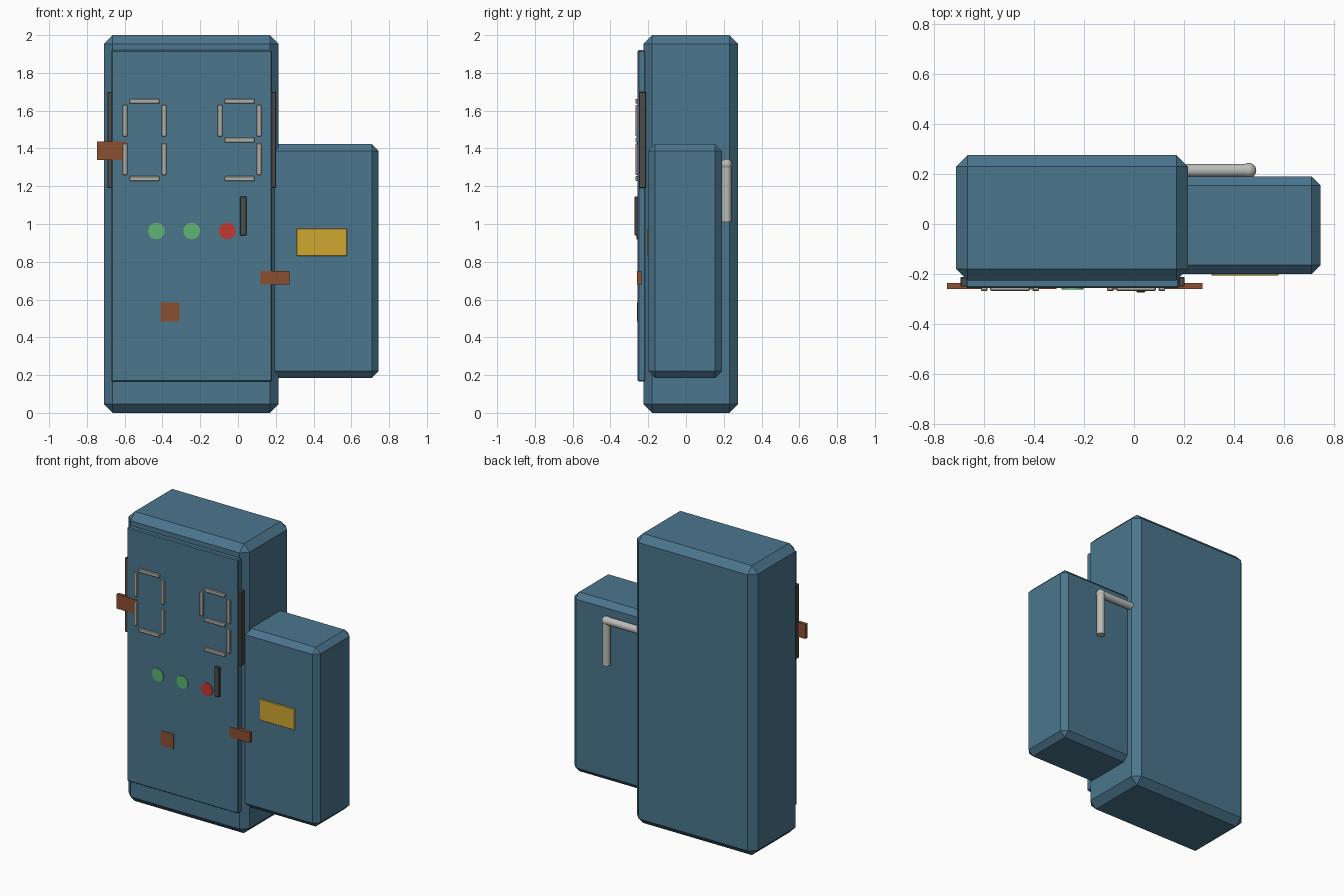
import bpy, math
from mathutils import Vector

if "Cube" in bpy.data.objects:
    bpy.data.objects.remove(bpy.data.objects["Cube"])


def material(name, r, g, b):
    m = bpy.data.materials.new(name)
    m.diffuse_color = (r, g, b, 1)
    m.use_nodes = True
    m.node_tree.nodes["Principled BSDF"].inputs["Base Color"].default_value = m.diffuse_color
    return m


BLUE = material("blue_paint", 0.07, 0.18, 0.27)
DARK = material("dark_trim", 0.07, 0.07, 0.065)
PALE = material("pale_segment", 0.42, 0.42, 0.38)
RUST = material("rust", 0.26, 0.08, 0.03)
GREEN = material("green_button", 0.11, 0.46, 0.17)
RED = material("red_button", 0.55, 0.04, 0.03)
YELLOW = material("yellow_label", 0.62, 0.39, 0.03)
STEEL = material("pipe_metal", 0.5, 0.5, 0.48)


def box(name, x, y, z, mat, bevel=0.0):
    """Box from (min, max) ranges with an optional single chamfer."""
    bpy.ops.mesh.primitive_cube_add(size=1, location=[sum(r) / 2 for r in (x, y, z)])
    o = bpy.context.object
    o.name = name
    o.scale = [r[1] - r[0] for r in (x, y, z)]
    bpy.ops.object.transform_apply(location=False, rotation=False, scale=True)
    o.data.materials.append(mat)
    if bevel:
        m = o.modifiers.new("chamfer", 'BEVEL')
        m.width, m.segments, m.limit_method = bevel, 1, 'NONE'
    return o


def rod(name, a, b, radius, mat, sides=24):
    """Cylinder between two points."""
    a, b = Vector(a), Vector(b)
    d = b - a
    bpy.ops.mesh.primitive_cylinder_add(vertices=sides, radius=radius, depth=d.length,
                                        location=(a + b) / 2,
                                        rotation=d.to_track_quat('Z', 'Y').to_euler())
    o = bpy.context.object
    o.name = name
    o.data.materials.append(mat)
    bpy.ops.object.shade_smooth_by_angle(angle=math.radians(35))
    return o


# Cabinet, front plate and side box
box("cabinet", (-0.71, 0.215), (-0.225, 0.275), (0, 2), BLUE, 0.046)
box("front_plate", (-0.67, 0.18), (-0.256, -0.215), (0.165, 1.92), BLUE, 0.006)
box("side_box", (0.14, 0.745), (-0.2, 0.19), (0.185, 1.423), BLUE, 0.036)

# Dark strips either side of the display, and the slot
for side, x in (("left", -0.68), ("right", 0.19)):
    box(side + "_trim", (x - 0.012, x + 0.012), (-0.25, -0.212), (1.19, 1.7), DARK, 0.003)
box("slot", (0.01, 0.045), (-0.273, -0.245), (0.94, 1.145), DARK, 0.003)

# Seven-segment display digits: top, middle, bottom, upper/lower left/right
for digit, cx, lit in (("left_digit", -0.495, "t b ul ur ll lr"),
                       ("right_digit", 0.008, "t m b ul ur lr")):
    for s in lit.split():
        if len(s) == 1:
            z = {"t": 1.65, "m": 1.445, "b": 1.24}[s]
            xr, zr = (cx - 0.079, cx + 0.079), (z - 0.013, z + 0.013)
        else:
            x = cx + (0.103 if s[1] == "r" else -0.103)
            xr = (x - 0.013, x + 0.013)
            zr = (1.463, 1.63) if s[0] == "u" else (1.26, 1.427)
        box(digit + "_" + s, xr, (-0.267, -0.248), zr, PALE, 0.003)

# Round buttons
for i, (x, mat) in enumerate(((-0.432, GREEN), (-0.245, GREEN), (-0.057, RED))):
    rod("button_%d" % (i + 1), (x, -0.261, 0.963), (x, -0.245, 0.963), 0.044, mat)

# Rust patches
for i, (x, z) in enumerate((((-0.747, -0.59), (1.338, 1.438)),
                            ((0.118, 0.273), (0.68, 0.752)),
                            ((-0.41, -0.31), (0.483, 0.585)))):
    box("rust_patch_%d" % (i + 1), x, (-0.259, -0.236), z, RUST)

# Label on the side box
box("label", (0.31, 0.577), (-0.206, -0.19), (0.83, 0.976), YELLOW, 0.003)

# Bent pipe at the back
r, corner = 0.026, Vector((0.458, 0.214, 1.315))
rod("pipe_across", (0.15, corner.y, corner.z), corner, r, STEEL)
rod("pipe_down", corner, (corner.x, corner.y, 1.01), r, STEEL)
bpy.ops.mesh.primitive_uv_sphere_add(segments=24, ring_count=12, radius=0.03, location=corner)
elbow = bpy.context.object
elbow.name = "pipe_elbow"
elbow.data.materials.append(STEEL)
bpy.ops.object.shade_smooth()
